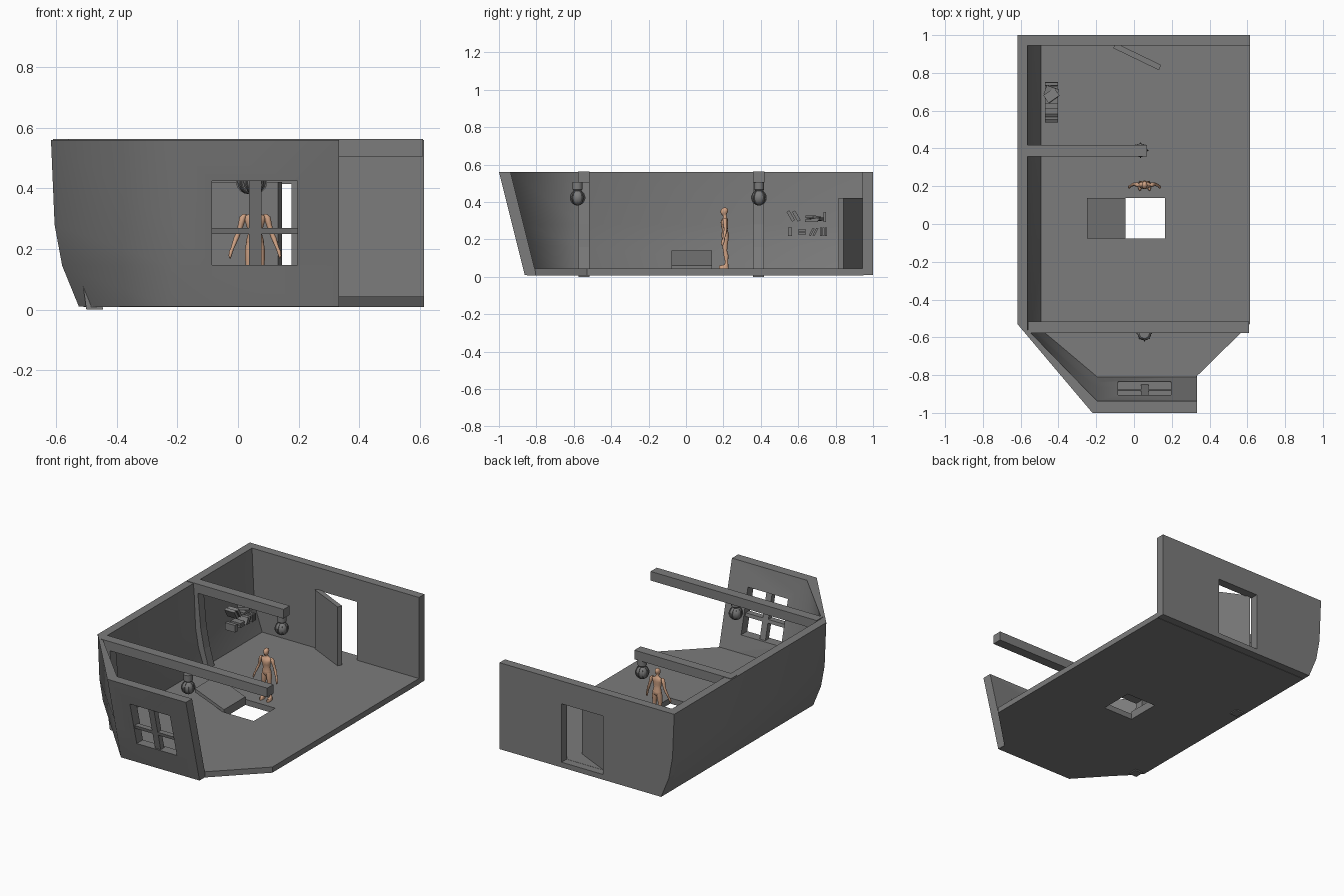
import bpy, bmesh, math
from mathutils import Vector, Matrix

if "Cube" in bpy.data.objects:
    bpy.data.objects.remove(bpy.data.objects["Cube"])

dark = bpy.data.materials.new("dark_grey")
dark.diffuse_color = (.2, .2, .2, 1)
dark.use_nodes = True
dark.node_tree.nodes["Principled BSDF"].inputs["Base Color"].default_value = dark.diffuse_color
skin = bpy.data.materials.new("skin")
skin.diffuse_color = (.62, .36, .23, 1)
skin.use_nodes = True
skin.node_tree.nodes["Principled BSDF"].inputs["Base Color"].default_value = skin.diffuse_color


def finish(name, bm, mat=dark, smooth=None):
    bmesh.ops.recalc_face_normals(bm, faces=bm.faces)
    me = bpy.data.meshes.new(name)
    bm.to_mesh(me)
    bm.free()
    ob = bpy.data.objects.new(name, me)
    bpy.context.collection.objects.link(ob)
    me.materials.append(mat)
    if smooth:
        smooth_by_angle(ob, smooth)
    return ob


def smooth_by_angle(ob, degrees):
    bpy.ops.object.select_all(action='DESELECT')
    ob.select_set(True)
    bpy.context.view_layer.objects.active = ob
    bpy.ops.object.shade_smooth_by_angle(angle=math.radians(degrees))


def add_loft(bm, rings):
    """Bridge closed rings of points and cap both ends."""
    vs = [[bm.verts.new(p) for p in r] for r in rings]
    n = len(vs[0])
    for a, b in zip(vs, vs[1:]):
        for i in range(n):
            bm.faces.new((a[i], a[(i + 1) % n], b[(i + 1) % n], b[i]))
    bm.faces.new(vs[0])
    bm.faces.new(vs[-1])


def loft(name, rings):
    bm = bmesh.new()
    add_loft(bm, rings)
    return finish(name, bm)


def box(name, lo, hi):
    (x0, y0, z0), (x1, y1, z1) = lo, hi
    ring = lambda z: [(x0, y0, z), (x1, y0, z), (x1, y1, z), (x0, y1, z)]
    return loft(name, [ring(z0), ring(z1)])


def turned_box(name, size, matrix):
    bm = bmesh.new()
    bmesh.ops.create_cube(bm, size=1, matrix=matrix @ Matrix.Diagonal((*size, 1)))
    return finish(name, bm)


def cut(ob, lo, hi):
    c = box("cutter", lo, hi)
    c.hide_render = True
    m = ob.modifiers.new("cut", 'BOOLEAN')
    m.operation, m.solver, m.object = 'DIFFERENCE', 'EXACT', c
    bpy.context.view_layer.objects.active = ob
    bpy.ops.object.modifier_apply(modifier=m.name)
    bpy.data.objects.remove(c)


# Hull cross-section, outer and inner (x, z)
outer = [(-.617, .56), (-.605, .28), (-.58, .145), (-.525, .01)]
inner = [(-.48, .01), (-.53, .16), (-.55, .28), (-.563, .56)]

# Curved side wall, angled bow panel and raked front wall
rake = lambda z: -.86 - .14 * z / .56
bow_out = lambda x: [(x, rake(z), z) for _, z in outer]
bow_in = lambda x: [(x, rake(z) + .062, z) for _, z in inner]
hull = loft("hull_wall", [
    [(x, .945, z) for x, z in outer + inner],
    [(x, -.53, z) for x, z in outer] + [(x, -.56, z) for x, z in inner],
    bow_out(-.22) + bow_in(-.195),
    bow_out(.333) + bow_in(.333)])
cut(hull, (-.085, -1.2, .147), (.197, -.7, .425))
smooth_by_angle(hull, 55)

# Window bars, leaning with the front wall
for name, x0, x1, z0, z1 in (("window_upright", .037, .077, .14, .43),
                             ("window_crossbar", -.09, .2, .249, .27)):
    loft(name, [[(x0, rake(z) + .01, z), (x1, rake(z) + .01, z),
                 (x1, rake(z) + .046, z), (x0, rake(z) + .046, z)] for z in (z0, z1)])

# Back wall with doorway
profile = outer + [(.613, .01), (.613, .56)]
back = loft("back_wall", [[(x, y, z) for x, z in profile] for y in (.945, 1)])
cut(back, (-.117, .8, .043), (.176, 1.2, .415))

# Open door leaf
hinge = Vector((-.104, .945, 0))
tip = Vector((.138, .828, 0))
d = tip - hinge
turned_box("door", (d.length, .03, .375),
           Matrix.Translation((hinge + tip) / 2 + Vector((0, 0, .233)))
           @ Matrix.Rotation(math.atan2(d.y, d.x), 4, 'Z'))

# Floor with hatch opening
plan = [(-.51, .95), (.613, .95), (.613, -.53), (.33, -.808), (.33, -.85),
        (-.215, -.85), (-.5, -.56)]
floor = loft("floor", [[(x, y, z) for x, y in plan] for z in (.008, .044)])
cut(floor, (-.045, -.077, -.1), (.165, .138, .2))

# Raised hatch lid
loft("hatch_lid", [[(-.045, y, .04), (-.25, y, .117), (-.25, y, .14), (-.045, y, .06)]
                   for y in (-.077, .138)])


# Ceiling beams, frame ribs and hanging lamps
def lamp(name, x, y):
    bm = bmesh.new()
    n = 12
    prof = [(.027, .507), (.027, .468), (.02, .46), (.034, .443), (.037, .425),
            (.034, .405), (.022, .389), (.006, .382)]
    add_loft(bm, [[(x + r * math.cos(2 * math.pi * i / n),
                    y + r * math.sin(2 * math.pi * i / n), z) for i in range(n)]
                  for r, z in prof])
    for k in range(8):                                 # cage wires
        a = k * math.pi / 4
        rings = []
        for j in range(9):
            t = math.radians(70 - j * 20)
            rings.append([])
            for s, r in ((-.003, .037), (.003, .037), (.003, .042), (-.003, .042)):
                rr = r * math.cos(t)
                rings[-1].append((x + rr * math.cos(a) - s * math.sin(a),
                                  y + rr * math.sin(a) + s * math.cos(a),
                                  .423 + r * math.sin(t)))
        add_loft(bm, rings)
    finish(name, bm, smooth=35)


for tag, x0, x1, y, lx, ly, inset in (("front", -.56, .61, -.546, .055, -.58, .035),
                                      ("back", -.61, .07, .388, .035, .39, 0)):
    box(tag + "_beam", (x0, y - .031, .505), (x1, y + .031, .563))
    rib = [(-.5, 0), (-.54 + inset / 2, .16), (-.56 + inset, .28), (-.575 + inset, .52)]
    loft(tag + "_rib", [[(x, yy, z) for x, z in rib] +
                        [(x + .055 - .03 * z, yy, z) for x, z in reversed(rib)]
                        for yy in (y - .029, y + .029)])
    lamp(tag + "_lamp", lx, ly)

# Books on the side wall: y, z, width, height, lean
books = [(.56, .325, .018, .06, 30), (.59, .325, .018, .06, 30),
         (.67, .30, .07, .015, 0), (.68, .318, .05, .015, -8), (.70, .306, .05, .015, 6),
         (.742, .32, .015, .055, 0),
         (.556, .24, .022, .045, 0), (.62, .232, .042, .012, 0), (.62, .248, .042, .012, 0),
         (.672, .24, .011, .045, -28), (.692, .24, .011, .045, -28),
         (.722, .24, .01, .045, 0), (.735, .24, .01, .045, 0), (.748, .24, .01, .045, 0)]
for i, (y, z, w, h, lean) in enumerate(books):
    turn = (0, 0, 0, 35, -20)[i] if i < 5 else 0
    turned_box(f"book_{i + 1}", (.07, w, h), Matrix.Translation((-.437, y, z))
               @ Matrix.Rotation(math.radians(turn), 4, 'Z')
               @ Matrix.Rotation(math.radians(lean), 4, 'X'))

# Standing figure
cx, cy = .056, .208


def limb(bm, rows, side=1, n=12):
    """Rows of (x, y, z, radius x, radius y) relative to the figure's axis."""
    add_loft(bm, [[(cx + side * x + rx * math.cos(2 * math.pi * i / n),
                    cy + y + ry * math.sin(2 * math.pi * i / n), z) for i in range(n)]
                  for x, y, z, rx, ry in rows])


bm = bmesh.new()
limb(bm, [(0, 0, .2, .012, .012), (0, .002, .212, .029, .02), (0, .002, .228, .029, .02),
          (0, 0, .25, .023, .015), (0, -.002, .272, .027, .018), (0, -.003, .292, .033, .02),
          (0, 0, .308, .036, .016), (0, .001, .316, .018, .011), (0, 0, .323, .01, .01),
          (0, -.002, .33, .01, .011), (0, -.006, .334, .011, .014), (0, -.004, .345, .0145, .019),
          (0, -.002, .357, .015, .02), (0, -.001, .366, .011, .014), (0, 0, .371, .003, .004)])
for s in (-1, 1):
    # Leg and foot
    limb(bm, [(.015, .002, .222, .014, .017), (.016, .001, .2, .0165, .018),
              (.019, 0, .165, .0135, .014), (.02, .001, .14, .0105, .011),
              (.021, .006, .115, .0115, .013), (.023, .009, .08, .007, .008),
              (.024, .008, .066, .007, .01), (.025, -.006, .06, .0095, .024),
              (.025, -.007, .044, .01, .026)], s)
    # Arm and hand
    limb(bm, [(.034, 0, .315, .006, .007), (.04, 0, .306, .011, .012),
              (.045, .001, .285, .01, .011), (.054, .003, .255, .008, .008),
              (.061, .001, .238, .009, .009), (.073, -.006, .206, .006, .006),
              (.079, -.01, .192, .0065, .009), (.082, -.013, .178, .005, .008),
              (.082, -.014, .168, .002, .004)], s)
finish("figure", bm, skin, smooth=60)
